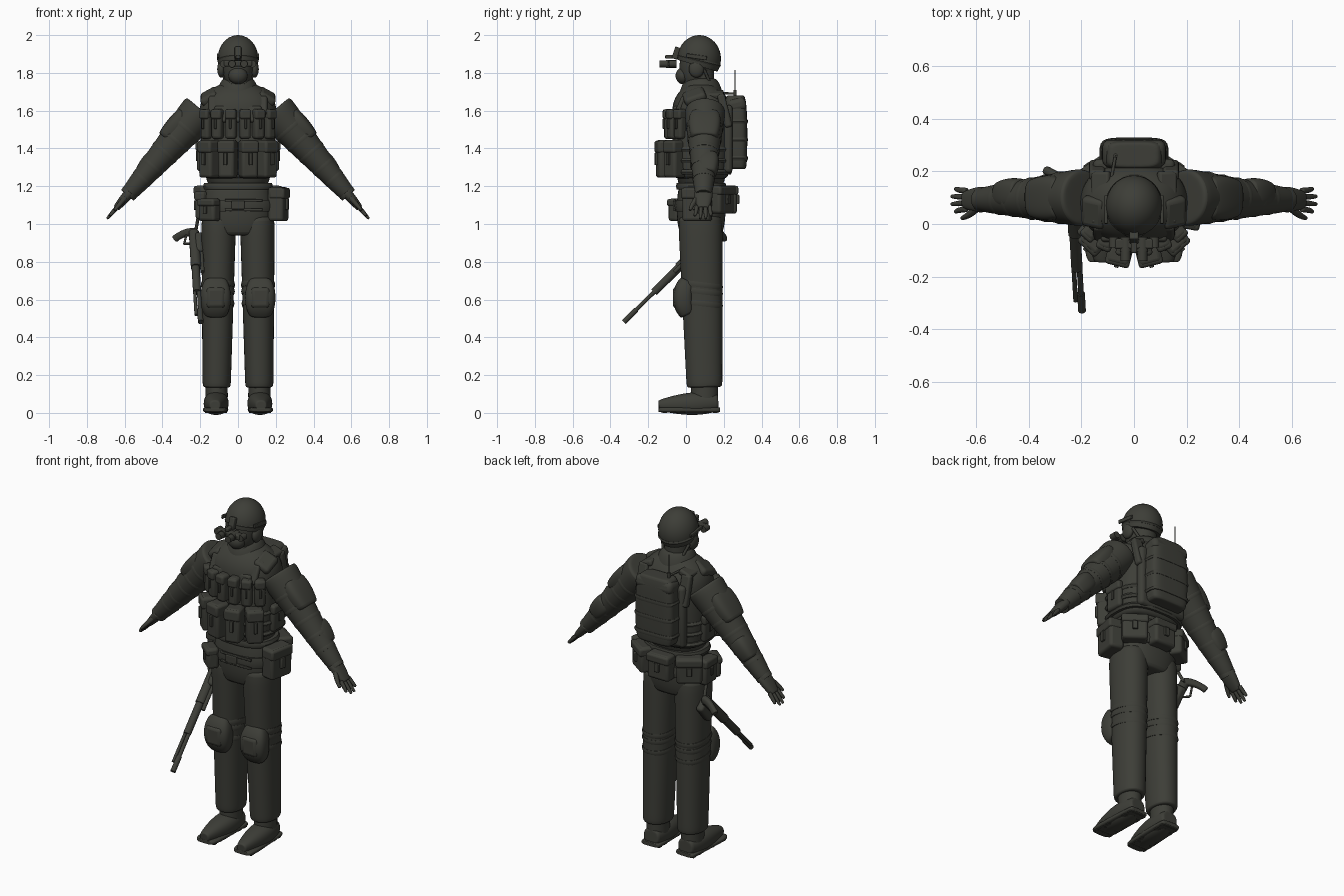
import bpy, bmesh
from math import sin, cos, pi, radians, degrees, atan2, copysign
from mathutils import Vector, Matrix, Euler

default_cube = bpy.data.objects.get("Cube")
if default_cube:
    bpy.data.objects.remove(default_cube)

olive = bpy.data.materials.new("dark olive")
olive.use_nodes = True
olive.diffuse_color = (.047, .048, .039, 1)
shader = olive.node_tree.nodes["Principled BSDF"]
shader.inputs["Base Color"].default_value = olive.diffuse_color
X, Y, Z = Vector((1, 0, 0)), Vector((0, 1, 0)), Vector((0, 0, 1))
parts = []


def finish(name, bm, side=1, smooth=0, bevel=0):
    """Turn a bmesh into an object, mirrored when side is negative."""
    bm.transform(Matrix.Diagonal((side, 1, 1, 1)))
    bmesh.ops.recalc_face_normals(bm, faces=bm.faces)
    mesh = bpy.data.meshes.new(name)
    bm.to_mesh(mesh)
    bm.free()
    mesh.materials.append(olive)
    part = bpy.data.objects.new(name, mesh)
    bpy.context.collection.objects.link(part)
    if bevel:
        rounding = part.modifiers.new("rounding", "BEVEL")
        rounding.width, rounding.segments = bevel, 3
    if smooth:
        subdivision = part.modifiers.new("subdivision", "SUBSURF")
        subdivision.levels = subdivision.render_levels = smooth
    parts.append(part)


def tube(name, path, radii, ratio=1, side=1, square=2, segments=12, smooth=2, ref=Y):
    """Loft superellipse rings along a path; ratio widens them towards ref."""
    path = [Vector(point) for point in path]
    last = len(path) - 1
    # Undo the shrinkage that subdivision causes
    swell = 3 / (2 + cos(2 * pi / segments)) if smooth else 1
    bm = bmesh.new()
    rings = []
    for i, (centre, radius) in enumerate(zip(path, radii)):
        tangent = path[min(i + 1, last)] - path[max(i - 1, 0)]
        across = tangent.cross(ref).normalized()
        depth = across.cross(tangent).normalized() * ratio
        scales = (.8, 1) if i == 0 else (1, .8) if i == last else (1,)
        for scale in scales:
            ring = []
            for j in range(segments):
                angle = 2 * pi * (j + .5) / segments
                u, v = [copysign(abs(c) ** (2 / square), c) for c in (cos(angle), sin(angle))]
                offset = (across * u + depth * v) * radius * scale * swell
                ring.append(bm.verts.new(centre + offset))
            rings.append(ring)
    for lower, upper in zip(rings, rings[1:]):
        for j in range(segments):
            bm.faces.new((lower[j - 1], lower[j], upper[j], upper[j - 1]))
    bm.faces.new(rings[0])
    bm.faces.new(rings[-1])
    finish(name, bm, side, smooth)


def rod(name, start, end, radius, side=1, ref=Y):
    tube(name, (start, end), (radius, radius), side=side, smooth=0, ref=ref)


def band(name, centre, direction, radius, width, ratio=1, side=1, square=2):
    """Short strap wrapped round a limb or the body."""
    half = Vector(direction).normalized() * width / 2
    centre = Vector(centre)
    tube(name, (centre - half, centre, centre + half), (radius, radius * 1.04, radius),
         ratio, side, square, segments=24, smooth=0)


def box(name, at, size, turn=(0, 0, 0), side=1, bevel=.012):
    bm = bmesh.new()
    bmesh.ops.create_cube(bm, size=1)
    rotation = Euler([radians(angle) for angle in turn]).to_matrix().to_4x4()
    bm.transform(Matrix.Translation(at) @ rotation @ Matrix.Diagonal((*size, 1)))
    finish(name, bm, side, bevel=bevel)


def ball(name, at, radii, side=1, cut=None):
    """Ellipsoid, optionally cut off below a tilted plane."""
    bm = bmesh.new()
    bmesh.ops.create_uvsphere(bm, u_segments=32, v_segments=20, radius=1)
    bm.transform(Matrix.Translation(at) @ Matrix.Diagonal((*radii, 1)))
    if cut:
        everything = bm.verts[:] + bm.edges[:] + bm.faces[:]
        bmesh.ops.bisect_plane(bm, geom=everything, plane_co=cut[0], plane_no=cut[1], clear_inner=True)
        bmesh.ops.holes_fill(bm, edges=[edge for edge in bm.edges if edge.is_boundary])
    finish(name, bm, side)


def pouch(name, angle, z, rx, ry, width, depth, height):
    """Flapped pouch facing outwards on an ellipse round the body; zero is the front."""
    a = radians(angle)
    facing = atan2(sin(a) / rx, cos(a) / ry)
    outward = Vector((sin(facing), -cos(facing), 0))
    place = Vector((rx * sin(a), body_y - ry * cos(a), z))
    turn = (0, 0, degrees(facing))
    box(name, place, (width, depth, height), turn, bevel=.016)
    box(name + "_flap", place + outward * .007 + Z * height * .32, (width * 1.05, depth, height * .32), turn)
    box(name + "_buckle", place + outward * depth * .55, (width / 5, depth / 5, height / 3), turn, bevel=.004)


# Torso, pelvis and vest
body_y = .08
chest, belly, neck = [Vector((0, body_y, z)) for z in (1.5, 1.2, 1.74)]
crotch = Vector((0, body_y, .94))
tube("torso", (belly, chest, chest.lerp(neck, .5), chest.lerp(neck, .8), neck), (.17, .2, .21, .17, .1), .75, square=2.3)
tube("pelvis", (crotch, crotch.lerp(belly, .4), belly), (.16, .19, .175), .7, square=2.4)
vest_top = chest + Vector((0, .02, .13))
tube("vest", (belly + Z * .04, chest, vest_top), (.195, .2, .18), .78, square=2.8, segments=20)
tube("collar", (neck - Z * .06, neck, neck + Z * .03), (.12, .1, .08))
for i in range(3):
    band("vest_strap", belly.lerp(chest, .25 + i / 5), Z, .2, .026, .79, square=2.8)
box("chest_panel", (0, -.055, 1.58), (.25, .04, .09), (-14, 0, 0))
for angle in range(-50, 51, 20):
    pouch("magazine_pouch", angle, 1.53, .21, .165, width=.057, depth=.065, height=.16)
for angle in range(-45, 46, 30):
    pouch("front_pouch", angle, 1.345, .21, .195, width=.09, depth=.09, height=.2)
for angle in (-90, 90):
    pouch("vest_side_pocket", angle, 1.36, .2, .16, width=.11, depth=.035, height=.16)

# Backpack with straps, lid and antenna
pack_low, pack_high = Vector((0, .262, 1.29)), Vector((0, .262, 1.68))
stations = [pack_low.lerp(pack_high, t) for t in (0, .2, .8, 1)]
tube("backpack", stations, (.115, .125, .125, .1), .5, square=4.5, segments=24)
for t in (.15, .4, .65):
    band("backpack_strap", pack_low.lerp(pack_high, t), Z, .126, .022, .51, square=4.5)
box("backpack_lid", (0, .268, 1.63), (.24, .1, .07), (12, 0, 0), bevel=.025)
box("back_panel", (0, .222, 1.45), (.31, .05, .36), bevel=.02)
antenna_foot = Vector((-.07, .26, 1.65))
rod("antenna", antenna_foot, antenna_foot + Z * .165, .003)
rod("antenna_base", antenna_foot, antenna_foot + Z * .06, .008)
rod("radio_cable", antenna_foot + Z * .04, (-.11, .05, 1.7), .006, ref=Z)

# Belt and hip pouches
band("belt", crotch.lerp(belly, .6), Z, .192, .06, .71, square=2.5)
band("upper_belt", belly, Z, .18, .035, .72, square=2.5)
box("belt_buckle", (0, -.06, 1.1), (.07, .02, .045), bevel=.005)
for z in (1.075, 1.125):
    box("belt_webbing", (.03, -.06, z), (.2, .012, .014), bevel=.004)
pouch("front_belt_pouch", -46, 1.075, .21, .17, width=.11, depth=.065, height=.12)
pouch("left_hip_pouch", 82, 1.105, .215, .15, width=.15, depth=.085, height=.18)
pouch("right_hip_pouch", -90, 1.1, .195, .15, width=.11, depth=.06, height=.15)
for angle in (-135, 135, 180):
    pouch("rear_pouch", angle, 1.13, .215, .15, width=.14, depth=.08, height=.15)

# Head, helmet and goggles
skull = Vector((0, .06, 1.88))
chin = Vector((0, .045, 1.73))
tube("head", (chin, chin.lerp(skull, .25), chin.lerp(skull, .6), skull), (.05, .073, .084, .084), 1.08)
rod("neck", neck - Z * .05, neck + Z * .08, .07)
ball("face_mask", (0, -.015, 1.785), (.05, .04, .045))
dome = Vector((0, .07, 1.875))
ball("helmet", dome, (.107, .115, .125), cut=(dome - Z * .04, (0, .3, 1)))
band("helmet_band", dome - Z * .01, (0, .25, 1), .106, .018, 1.08)
box("goggle_mount", (0, -.052, 1.905), (.035, .03, .065), (-18, 0, 0), bevel=.006)
box("goggle_arm", (0, -.08, 1.885), (.024, .06, .02), bevel=.005)
box("goggle_bridge", (0, -.075, 1.85), (.15, .04, .032), bevel=.008)
for side in (1, -1):
    eye = Vector((.032, -.05, 1.848))
    rod("goggle_tube", eye, eye - Y * .055, .022, side, Z)
    rod("goggle_lens", eye - Y * .05, eye - Y * .09, .019, side, Z)
    temple = eye + X * .045
    rod("outer_goggle_tube", temple, temple - Y * .04, .019, side, Z)
    ear = Vector((.088, .055, 1.82))
    ball("ear_cup", ear, (.022, .04, .045), side)
    box("helmet_rail", ear + Vector((.018, 0, .065)), (.012, .11, .022), (-8, 0, 0), side, .004)
    rod("chin_strap", ear, chin + Vector((.03, -.05, .01)), .008, side)
    rod("nape_strap", ear + Y * .04, neck + Vector((.06, .05, 0)), .008, side)


# Arms, tapering evenly from shoulder to fingertip
shoulder, fingertip = Vector((.24, .1, 1.55)), Vector((.7, .09, 1.02))
reach = fingertip - shoulder
outward = reach.cross(Y).normalized() * -1


def arm(t):
    return shoulder.lerp(fingertip, t)


def arm_radius(t):
    return .1 - .075 * t


# Legs, tapering evenly from hip to ankle
hip, ankle = Vector((.102, .075, 1.04)), Vector((.113, .098, .135))


def leg(t):
    return hip.lerp(ankle, t)


def leg_radius(t):
    return .092 - .018 * t


for side, word in ((1, "left_"), (-1, "right_")):
    sleeve = (-.1, 0, .2, .4, .6, .74)
    tube(word + "sleeve", map(arm, sleeve), list(map(arm_radius, sleeve)), 1.03, side)
    for t in (.08, .2, .32, .46, .58):
        band(word + "sleeve_band", arm(t), reach, arm_radius(t), .026, 1.03, side)
    band(word + "glove_cuff", arm(.73), reach, .044, .03, 1, side)
    raised = outward * copysign(.05, outward.z)
    plate = [arm(t) + raised for t in (0, .1, .24)]
    tube(word + "shoulder_plate", plate, (.046, .052, .042), 1.7, side, square=3.2)
    elbow = [arm(t) + raised * .3 + Y * .02 for t in (.38, .46, .56)]
    tube(word + "elbow_pad", elbow, (.052, .058, .044), 1.05, side, square=3)

    # Gloved hand with four fingers and a thumb
    tube(word + "palm", (arm(.72), arm(.8), arm(.88)), (.028, .025, .018), 1.8, side, square=2.5)
    for k in range(4):
        spread = Y * (k - 1.5) * .023
        tip = arm(1 - abs(k - 1.5) * .03)
        tube(word + "finger", (arm(.86) + spread, arm(.93) + spread * 1.1, tip + spread * 1.3),
             (.012, .011, .007), side=side, segments=8, smooth=1)
    tube(word + "thumb", (arm(.77) - Y * .03, arm(.84) - Y * .058, arm(.9) - Y * .07),
         (.015, .013, .008), side=side, segments=8, smooth=1)

    # Shoulder harness
    box(word + "collar_pad", (.15, .045, 1.675), (.1, .12, .05), (22, 28, 12), side, .02)
    box(word + "shoulder_strap", (.125, .1, 1.685), (.075, .2, .035), (0, 20, 0), side)
    box(word + "chest_strap", (.125, -.03, 1.625), (.06, .03, .11), (-24, 0, 0), side)
    box(word + "back_strap", (.14, .205, 1.6), (.06, .04, .18), (14, 0, 0), side)

    # Trousers and knee pads
    trouser = (0, .15, .3, .5, .75, .95, 1)
    tube(word + "trouser_leg", map(leg, trouser), list(map(leg_radius, trouser)), 1.27, side, square=2.2)
    for t in (.4, .44, .51):
        band(word + "knee_strap", leg(t), Z + Y * .12, leg_radius(t) + .003, .028, 1.24, side, square=2.2)
    kneecap = Vector((.118, -.015, .61))
    pad = (kneecap + Vector((0, .025, -.09)), kneecap - Z * .04, kneecap + Z * .04, kneecap + Vector((0, .025, .09)))
    tube(word + "knee_pad", pad, (.06, .08, .08, .06), .7, side, square=3)
    box(word + "knee_cap", kneecap - Y * .035, (.1, .04, .11), side=side, bevel=.019)

    # Boots: shaft, foot, sole and treads
    heel, toe = Vector((.112, .17, .055)), Vector((.122, -.145, .04))
    tube(word + "boot_shaft", (ankle - Z * .1, ankle, ankle + Z * .06), (.06, .058, .06), 1.2, side)
    tube(word + "boot_foot", [heel.lerp(toe, t) for t in (0, .25, .5, .8, 1)],
         (.046, .06, .06, .044, .027), 1.1, side, square=2.4, ref=X)
    tube(word + "boot_sole", [(p.x, p.y, .016) for p in (heel + Y * .01, heel.lerp(toe, .5), toe + Y * .03, toe)],
         (.014, .014, .015, .011), 4.4, side, square=4, ref=X)
    for t in (.05, .2, .6, .75, .9):
        spot = heel.lerp(toe, t)
        box(word + "boot_tread", (spot.x, spot.y, .006), (.11, .026, .012), side=side, bevel=.003)

# Slung weapon beside the right leg, from the muzzle up to the grip
muzzle, rear = Vector((-.198, -.32, .49)), Vector((-.225, .15, .955))
for name, start, end, radius, shift in (
        ("barrel", 0, .5, .011, 0), ("muzzle_sleeve", -.02, .12, .015, 0), ("magazine_tube", .06, .6, .009, -.022),
        ("handguard", .32, .62, .022, -.01), ("receiver", .6, 1, .028, -.008), ("sight_rail", .55, .95, .011, .025)):
    ends = [muzzle.lerp(rear, t) + X * shift for t in (start, end)]
    rod("weapon_" + name, *ends, radius, ref=X)
grip_end = Vector((-.335, .205, .92))
grip = [rear.lerp(grip_end, t) + Z * .07 * t * (1 - t) for t in (0, .4, .8, 1)]
tube("weapon_grip", grip, (.024, .021, .018, .02), .8, square=2.6)
guard = Vector((-.285, .13, .895))
rod("trigger_guard", rear - Vector((.02, .06, .06)), guard, .006)
rod("trigger_guard_end", guard, grip[1], .006)
box("weapon_holder", (-.205, .1, .88), (.045, .1, .13), (-40, 0, 0), bevel=.015)
rod("weapon_sling", rear, (-.2, body_y, 1.1), .009)

# Smooth shading that keeps hard edges
bpy.ops.object.select_all(action="DESELECT")
for part in parts:
    part.select_set(True)
bpy.context.view_layer.objects.active = parts[0]
bpy.ops.object.shade_smooth_by_angle(angle=radians(40))
